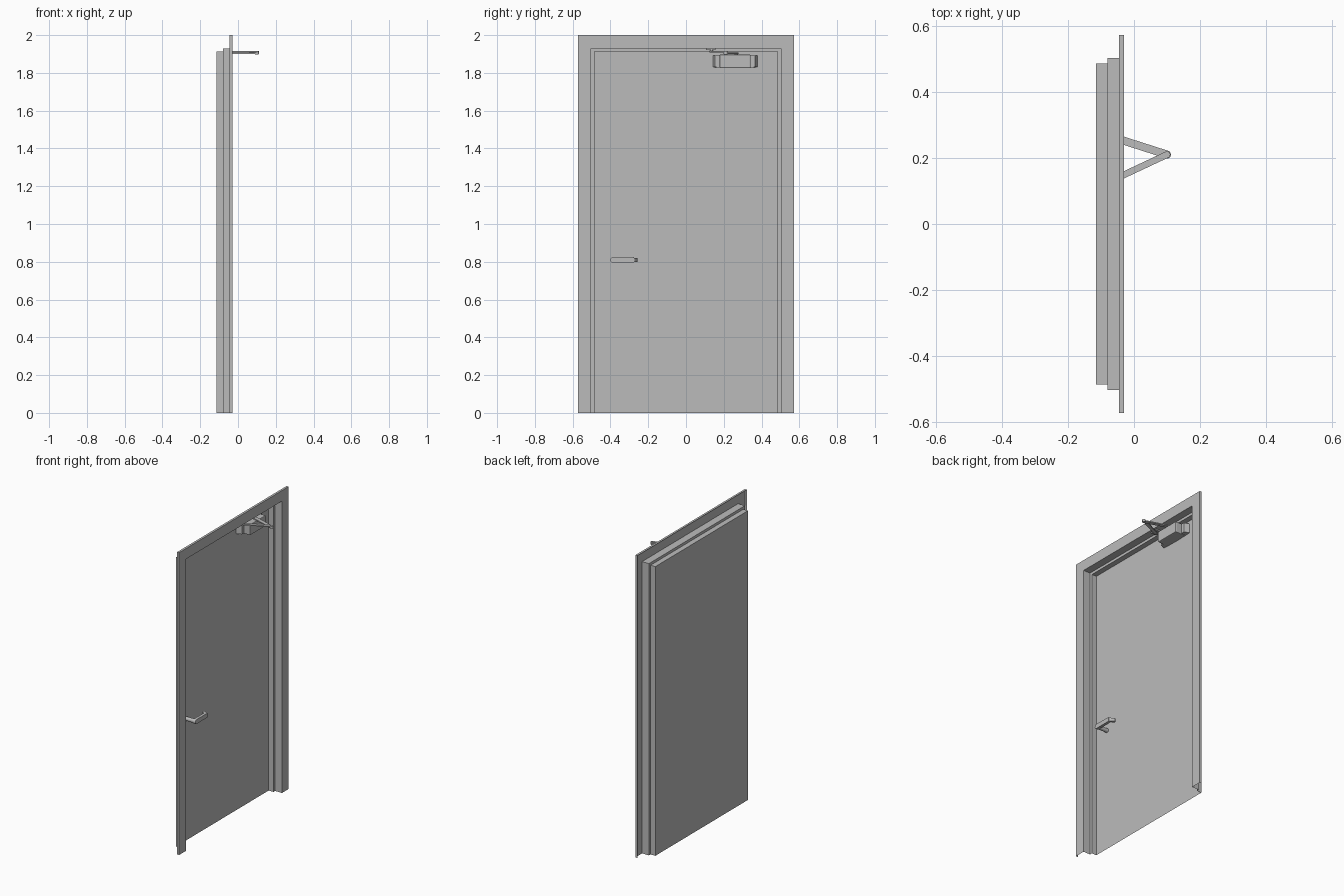
import bpy, bmesh, math
from mathutils import Vector

cube = bpy.data.objects.get("Cube")
if cube:
    bpy.data.objects.remove(cube, do_unlink=True)

grey = bpy.data.materials.new("plain grey")
grey.use_nodes = True
COLOUR = (0.5, 0.5, 0.5, 1)
grey.diffuse_color = COLOUR
grey.node_tree.nodes["Principled BSDF"].inputs["Base Color"].default_value = COLOUR


def finish(name, bm, bevel=0, segments=2, smooth=False):
    mesh = bpy.data.meshes.new(name)
    bm.to_mesh(mesh)
    bm.free()
    mesh.materials.append(grey)
    obj = bpy.data.objects.new(name, mesh)
    bpy.context.collection.objects.link(obj)
    if bevel:
        mod = obj.modifiers.new("soft edges", "BEVEL")
        mod.width, mod.segments = bevel, segments
    if smooth:
        bpy.ops.object.select_all(action="DESELECT")
        obj.select_set(True)
        bpy.context.view_layer.objects.active = obj
        bpy.ops.object.shade_smooth_by_angle()
    return obj


def box(name, low, high, bevel=0):
    bm = bmesh.new()
    bmesh.ops.create_cube(bm, size=1)
    for v in bm.verts:
        v.co = [(a + b) / 2 + c * (b - a) for a, b, c in zip(low, high, v.co)]
    return finish(name, bm, bevel)


def rod(name, start, end, radius):
    start, end = Vector(start), Vector(end)
    bm = bmesh.new()
    bmesh.ops.create_cone(bm, cap_ends=True, segments=20, radius1=radius,
                          radius2=radius, depth=(end - start).length)
    turn = (end - start).to_track_quat("Z", "Y")
    for v in bm.verts:
        v.co = turn @ v.co + (start + end) / 2
    return finish(name, bm, smooth=True)


def flat_bar(name, start, end, width, z_low, z_high):
    """Horizontal bar with rounded ends between two (x, y) points."""
    a, b = Vector(start), Vector(end)
    heading = math.atan2(b.y - a.y, b.x - a.x)
    bm = bmesh.new()
    verts = []
    for centre, offset in ((a, math.pi / 2), (b, -math.pi / 2)):
        for i in range(9):
            t = heading + offset + math.pi * i / 8
            verts.append(bm.verts.new((centre.x + width / 2 * math.cos(t),
                                       centre.y + width / 2 * math.sin(t), z_low)))
    base = bm.faces.new(verts)
    top = bmesh.ops.extrude_face_region(bm, geom=[base])["geom"]
    bmesh.ops.translate(bm, vec=(0, 0, z_high - z_low),
                        verts=[g for g in top if isinstance(g, bmesh.types.BMVert)])
    bmesh.ops.recalc_face_normals(bm, faces=bm.faces)
    return finish(name, bm, smooth=True)


# Folded sheet frame: a stepped profile of (x, half width) run up, across and down
profile = [(-0.045, 0.572), (-0.03, 0.572), (-0.03, 0.502),
           (-0.08, 0.502), (-0.08, 0.485), (-0.115, 0.485)]
bm = bmesh.new()
rails = []
for x, half in profile:
    top = 2 - (0.572 - half)
    rails.append([bm.verts.new((x, y, z)) for y, z in
                  ((-half, 0), (-half, top), (half, top), (half, 0))])
for outer, inner in zip(rails, rails[1:]):
    for i in range(3):
        bm.faces.new((outer[i], outer[i + 1], inner[i + 1], inner[i]))
finish("door_frame", bm)

# Door leaf closing the back of the frame
bm = bmesh.new()
bm.faces.new([bm.verts.new((-0.115, y, z)) for y, z in
              ((-0.485, 0), (0.485, 0), (0.485, 1.913), (-0.485, 1.913))])
finish("door_leaf", bm)

# Closer body with a tapered wing on each side
box("closer_body", (-0.114, 0.178, 1.825), (-0.036, 0.342, 1.897), 0.005)
for side, name in ((-1, "closer_right_wing"), (1, "closer_left_wing")):
    wing = box(name, (-0.114, 0.142, 1.826), (-0.08, 0.378, 1.896))
    for v in wing.data.vertices:
        if (v.co.y - 0.26) * side < 0:
            v.co.y = 0.26
        else:
            v.co.z = 1.861 + (v.co.z - 1.861) * 0.88
            if v.co.x > -0.1:
                v.co.y -= side * 0.012

# Folding arm, its pivots and the shoe on the frame head
flat_bar("closer_main_arm", (-0.075, 0.266), (0.1, 0.21), 0.024, 1.9, 1.907)
flat_bar("closer_fore_arm", (-0.06, 0.135), (0.1, 0.21), 0.02, 1.908, 1.915)
rod("closer_spindle", (-0.075, 0.266, 1.89), (-0.075, 0.266, 1.908), 0.01)
rod("elbow_pivot", (0.1, 0.21, 1.898), (0.1, 0.21, 1.916), 0.009)
rod("shoe_pivot", (-0.06, 0.135, 1.907), (-0.06, 0.135, 1.926), 0.008)
box("arm_shoe", (-0.075, 0.105, 1.922), (-0.045, 0.155, 1.93))

# Lever handle: stem, grip and a short return bent toward the leaf
rod("handle_stem", (-0.115, -0.385, 0.81), (-0.042, -0.385, 0.81), 0.013)
bm = bmesh.new()
outline = []
for i in range(9):
    t = math.pi / 2 + math.pi * i / 8
    outline.append((-0.386 + 0.015 * math.cos(t), 0.81 + 0.015 * math.sin(t)))
outline += [(-0.275, 0.796), (-0.275, 0.824)]
face = bm.faces.new([bm.verts.new((-0.05, y, z)) for y, z in outline])
moved = bmesh.ops.extrude_face_region(bm, geom=[face])["geom"]
bmesh.ops.translate(bm, vec=(0.018, 0, 0),
                    verts=[g for g in moved if isinstance(g, bmesh.types.BMVert)])
bmesh.ops.recalc_face_normals(bm, faces=bm.faces)
finish("handle_grip", bm, smooth=True)
flat_bar("handle_return", (-0.043, -0.277), (-0.066, -0.263), 0.015, 0.799, 0.821)
